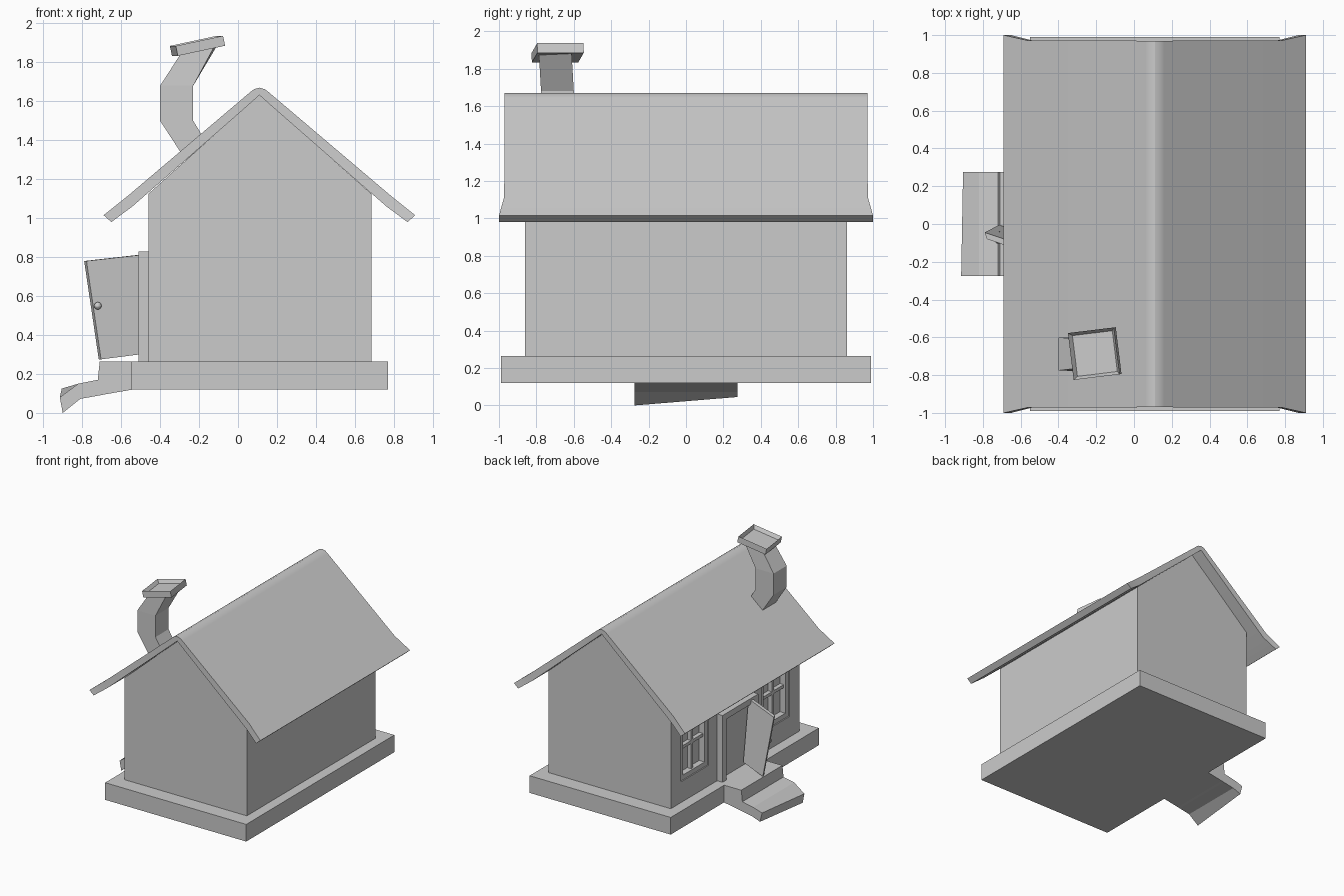
import bpy, bmesh, math
from mathutils import Matrix

if "Cube" in bpy.data.objects:
    bpy.data.objects.remove(bpy.data.objects["Cube"])


def finish(name, bm):
    bmesh.ops.recalc_face_normals(bm, faces=bm.faces)
    me = bpy.data.meshes.new(name)
    bm.to_mesh(me)
    bm.free()
    ob = bpy.data.objects.new(name, me)
    bpy.context.collection.objects.link(ob)
    return ob


def loft(name, rings):
    """Closed tube through rings with equal point counts."""
    bm = bmesh.new()
    vs = [[bm.verts.new(p) for p in r] for r in rings]
    n = len(rings[0])
    for a, b in zip(vs, vs[1:]):
        for i in range(n):
            j = (i + 1) % n
            bm.faces.new((a[i], a[j], b[j], b[i]))
    bm.faces.new(vs[0])
    bm.faces.new(vs[-1])
    return finish(name, bm)


def box(name, x, y, z):
    ring = lambda h: [(x[0], y[0], h), (x[1], y[0], h), (x[1], y[1], h), (x[0], y[1], h)]
    return loft(name, [ring(z[0]), ring(z[1])])


def band(top, bottom, y0, y1):
    """Four-point section across y, from top and bottom (x, z) points."""
    return [(top[0], y0, top[1]), (top[0], y1, top[1]),
            (bottom[0], y1, bottom[1]), (bottom[0], y0, bottom[1])]


# Foundation slab
box("foundation", (-0.55, 0.77), (-0.99, 0.99), (0.12, 0.265))

# Walls with gables
outline = [(-0.46, 0.26), (0.685, 0.26), (0.685, 1.125), (0.11, 1.635), (-0.46, 1.125)]
walls = loft("walls", [[(x, y, z) for x, z in outline] for y in (-0.86, 0.86)])

# Recessed windows with glazing bars
for side, label in ((1, "left"), (-1, "right")):
    yc, zc, hw, hh = 0.54 * side, 0.705, 0.185, 0.265
    cutter = box("window_cutter_" + label, (-0.6, -0.40), (yc - hw, yc + hw), (zc - hh, zc + hh))
    cutter.hide_render = True
    cutter.hide_viewport = True
    cutter.display_type = 'WIRE'
    mod = walls.modifiers.new("window_" + label, 'BOOLEAN')
    mod.object = cutter
    mod.operation = 'DIFFERENCE'
    mod.solver = 'EXACT'
    for k, s in enumerate((-1, 0, 1)):
        w = 0.02 if s else 0.013
        d = (-0.45, -0.395) if s else (-0.435, -0.395)
        cy, cz = yc + s * (hw - w), zc + s * (hh - w)
        box(f"window_{label}_upright_{k}", d, (cy - w, cy + w), (zc - hh, zc + hh))
        box(f"window_{label}_rail_{k}", d, (yc - hw, yc + hw), (cz - w, cz + w))

# Door frame
for s, label in ((1, "left"), (-1, "right")):
    box("door_jamb_" + label, (-0.51, -0.45), sorted((0.19 * s, 0.24 * s)), (0.26, 0.78))
box("door_lintel", (-0.51, -0.45), (-0.24, 0.24), (0.78, 0.83))

# Crooked open door
face = [(-0.48, -0.15, 0.815), (-0.79, -0.045, 0.78), (-0.715, -0.005, 0.275), (-0.48, -0.08, 0.305)]
loft("door", [face, [(x + 0.012, y - 0.035, z) for x, y, z in face]])

# Door knob
bm = bmesh.new()
bmesh.ops.create_uvsphere(bm, u_segments=12, v_segments=8, radius=0.019,
                          matrix=Matrix.Translation((-0.72, -0.085, 0.55)))
bmesh.ops.create_cone(bm, cap_ends=True, segments=10, radius1=0.01, radius2=0.01, depth=0.05,
                      matrix=Matrix.Translation((-0.72, -0.065, 0.55)) @ Matrix.Rotation(math.pi / 2, 4, 'X'))
finish("door_knob", bm)

# Porch steps, sagging to one side at the lip
lip_top = ((-0.915, 0.08), (-0.905, 0.125))
lip_low = ((-0.90, 0.0), (-0.885, 0.045))
lip = [(lip_top[0][0], -0.275, lip_top[0][1]), (lip_top[1][0], 0.275, lip_top[1][1]),
       (lip_low[1][0], 0.275, lip_low[1][1]), (lip_low[0][0], -0.275, lip_low[0][1])]
path = [((-0.82, 0.15), (-0.81, 0.072)), ((-0.72, 0.17), (-0.71, 0.09)),
        ((-0.71, 0.265), (-0.69, 0.094)), ((-0.54, 0.265), (-0.54, 0.12))]
loft("porch_steps", [lip] + [band(t, b, -0.275, 0.275) for t, b in path])

# Roof, flared at the eaves and rounded at the ridge
half = [((-0.69, 1.015), (-0.65, 0.98), 1.0), ((-0.565, 1.115), (-0.54, 1.062), 0.972),
        ((0.06, 1.645), (0.05, 1.578), 0.97), ((0.082, 1.662), (0.08, 1.605), 0.97),
        ((0.11, 1.67), (0.11, 1.632), 0.97)]
flip = lambda p: (0.22 - p[0], p[1])
stations = half + [(flip(t), flip(b), y) for t, b, y in reversed(half[:-1])]
roof = loft("roof", [band(t, b, -y, y) for t, b, y in stations])
bpy.context.view_layer.objects.active = roof
roof.select_set(True)
bpy.ops.object.shade_smooth_by_angle(angle=math.radians(30))

# Bent chimney stack
stack = [((-0.25, 1.27), (-0.12, 1.32), 0), ((-0.40, 1.50), (-0.23, 1.50), 0),
         ((-0.40, 1.68), (-0.23, 1.68), 0), ((-0.275, 1.855), (-0.105, 1.89), 0.012)]
loft("chimney_stack", [[(l[0] - t, -0.775 + t, l[1]), (r[0] - t, -0.775 - t, r[1]),
                        (r[0], -0.60 - t, r[1]), (l[0], -0.60 - t, l[1])][::1]
                       for l, r, t in stack])

# Tilted chimney cap with a sunken top
bm = bmesh.new()
bmesh.ops.create_cube(bm, size=1, matrix=Matrix.Diagonal((0.25, 0.25, 0.052, 1)))
top = max(bm.faces, key=lambda f: f.calc_center_median().z)
bmesh.ops.inset_region(bm, faces=[top], thickness=0.023)
bmesh.ops.translate(bm, verts=top.verts, vec=(0, 0, -0.03))
cap = finish("chimney_cap", bm)
cap.location = (-0.208, -0.686, 1.885)
cap.rotation_euler = (0, math.radians(-12), math.radians(7))
